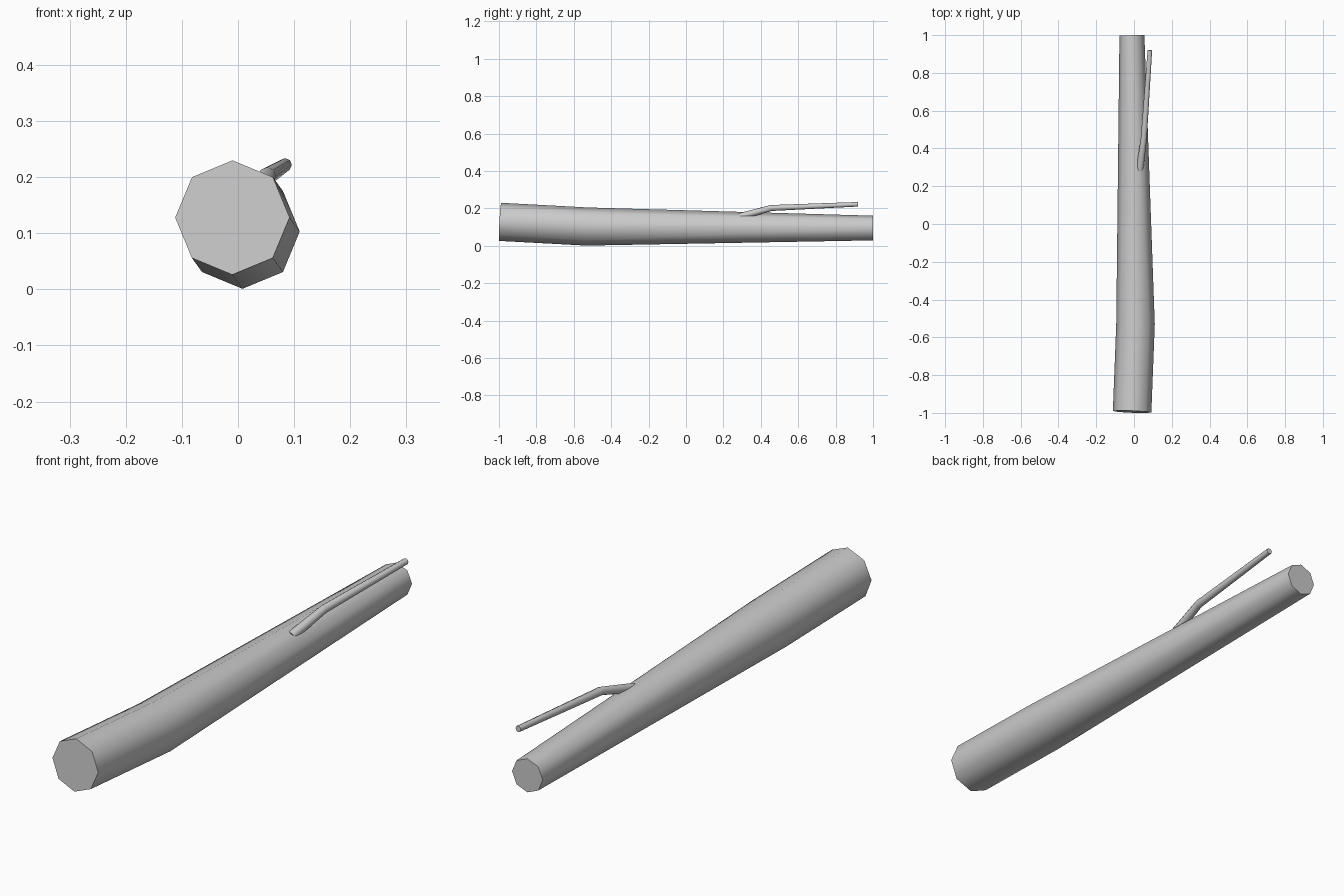
import bpy, bmesh, math
from mathutils import Vector

old = bpy.data.objects.get("Cube")
if old:
    bpy.data.objects.remove(old, do_unlink=True)

# Single plain grey
grey = bpy.data.materials.new("plain_grey")
grey.use_nodes = True
colour = (0.6, 0.6, 0.6, 1)
grey.diffuse_color = colour
grey.node_tree.nodes["Principled BSDF"].inputs["Base Color"].default_value = colour


def tapered_limb(name, path, sides=8):
    """Capped tube through (x, y, z, radius) points, mitred at each bend."""
    points = [Vector(p[:3]) for p in path]
    bm = bmesh.new()
    rings = []
    for i, (centre, step) in enumerate(zip(points, path)):
        before = (centre - points[max(i - 1, 0)]).normalized()
        after = (points[min(i + 1, len(points) - 1)] - centre).normalized()
        along = (before + after).normalized()
        side = along.cross(Vector((0, 0, 1))).normalized()
        up = side.cross(along)
        ring = []
        for k in range(sides):
            a = math.tau * k / sides
            ring.append(bm.verts.new(centre + step[3] * (side * math.cos(a) + up * math.sin(a))))
        rings.append(ring)
    for lower, upper in zip(rings, rings[1:]):
        for k in range(sides):
            n = (k + 1) % sides
            bm.faces.new((lower[k], lower[n], upper[n], upper[k]))
    bm.faces.new(rings[0])
    bm.faces.new(rings[-1])
    bmesh.ops.recalc_face_normals(bm, faces=bm.faces)
    mesh = bpy.data.meshes.new(name)
    bm.to_mesh(mesh)
    bm.free()
    mesh.materials.append(grey)
    obj = bpy.data.objects.new(name, mesh)
    bpy.context.collection.objects.link(obj)
    bpy.ops.object.select_all(action='DESELECT')
    obj.select_set(True)
    bpy.context.view_layer.objects.active = obj
    bpy.ops.object.shade_smooth_by_angle(angle=math.radians(60))
    return obj


# Fallen trunk, bent near its thick end
tapered_limb("trunk", [(-0.01, -0.994, 0.128, 0.102),
                       (0.008, -0.53, 0.103, 0.102),
                       (-0.011, 0.999, 0.095, 0.066)])

# Thin side branch, rooted inside the trunk
tapered_limb("branch", [(0.03, 0.285, 0.155, 0.019),
                        (0.052, 0.455, 0.202, 0.016),
                        (0.084, 0.92, 0.222, 0.012)])
